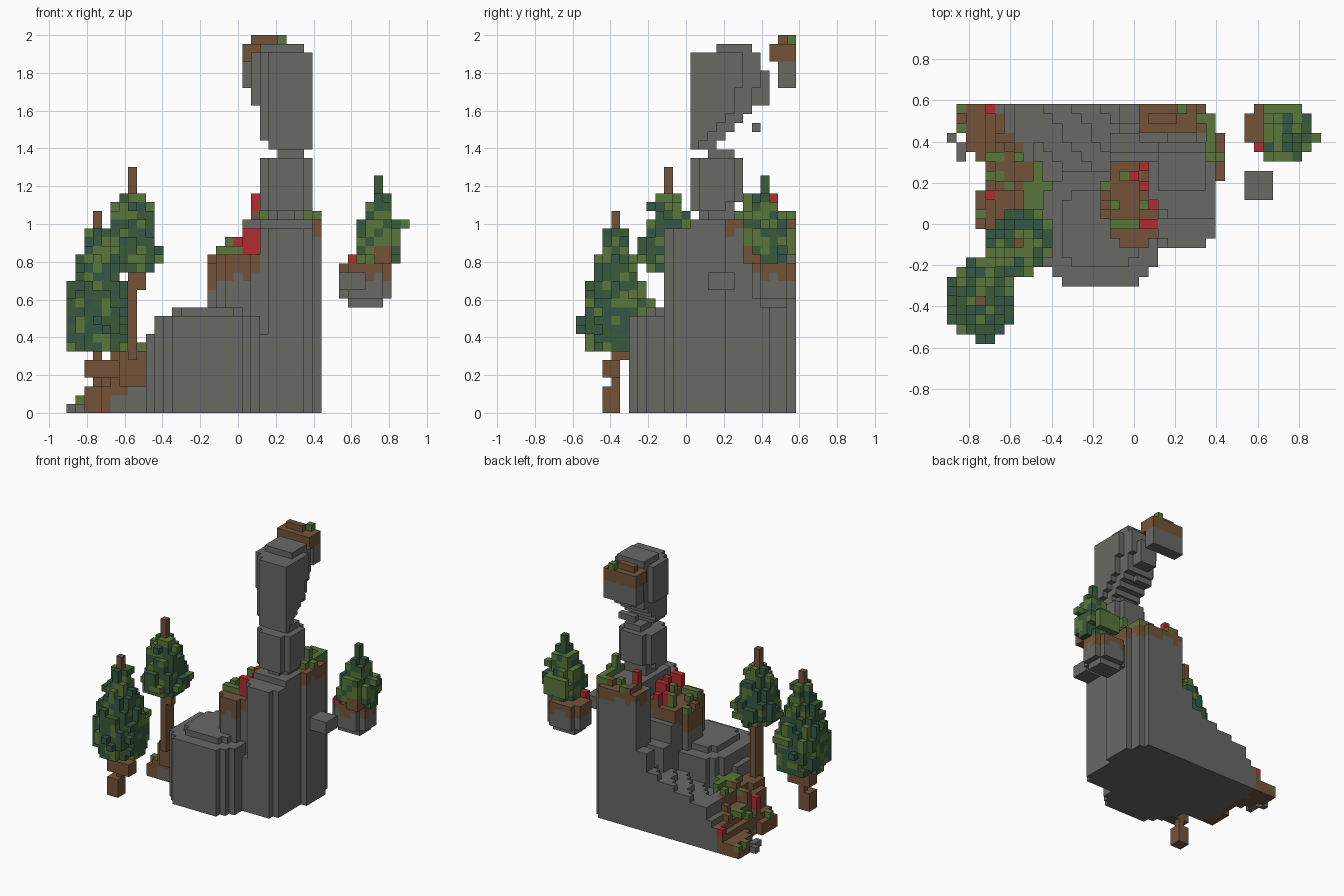
import bpy, bmesh, random
from mathutils import Vector

random.seed(7)
if "Cube" in bpy.data.objects:
    bpy.data.objects.remove(bpy.data.objects["Cube"], do_unlink=True)

V = 2 / 43                                  # edge of one block
ORIGIN = Vector((-19.5 * V, -12.5 * V, 0))
PALETTE = {
    "stone": (0.14, 0.14, 0.13),
    "soil": (0.175, 0.087, 0.042),
    "light_leaf": (0.1, 0.185, 0.045),
    "dark_leaf": (0.042, 0.105, 0.042),
    "blue_leaf": (0.034, 0.097, 0.062),
    "red_flower": (0.46, 0.024, 0.03),
}
COLOURS = list(PALETTE)
cells = {}                                  # block position -> (part, colour)


def make_materials():
    made = []
    for name, rgb in PALETTE.items():
        m = bpy.data.materials.new(name)
        m.use_nodes = True
        m.diffuse_color = (*rgb, 1)
        bsdf = m.node_tree.nodes["Principled BSDF"]
        bsdf.inputs["Base Color"].default_value = (*rgb, 1)
        bsdf.inputs["Roughness"].default_value = 0.9
        made.append(m)
    return made


def span(a, b, axis):
    return range(round((a - ORIGIN[axis]) / V), round((b - ORIGIN[axis]) / V))


def centre(i, axis):
    return ORIGIN[axis] + (i + 0.5) * V


def box(part, x, y, z, colour="stone"):
    for i in span(*x, 0):
        for j in span(*y, 1):
            for k in span(*z, 2):
                cells[i, j, k] = (part, colour)


def in_disc(x, y, cx, cy, rx, ry, power):
    return abs((x - cx) / rx) ** power + abs((y - cy) / ry) ** power < 1


def slab(part, x, y, z, colour="stone"):
    """Box with its upright corners knocked off."""
    cx, cy, rx, ry = sum(x) / 2, sum(y) / 2, (x[1] - x[0]) / 2, (y[1] - y[0]) / 2
    for i in span(*x, 0):
        for j in span(*y, 1):
            if in_disc(centre(i, 0), centre(j, 1), cx, cy, rx, ry, 3):
                for k in span(*z, 2):
                    cells[i, j, k] = (part, colour)


def ramp(points, t):
    for (a, u), (b, v) in zip(points, points[1:]):
        if a <= t <= b:
            return u + (v - u) * (t - a) / (b - a)
    return points[0][1] if t < points[0][0] else points[-1][1]


SLOPE = [(-0.86, 0.05), (-0.72, 0.13), (-0.62, 0.19), (-0.57, 0.31), (-0.3, 0.4), (0.06, 0.52)]


def on_ledge(x, y):
    return -0.16 < x < 0.11 and in_disc(x, y, 0, 0.11, 0.17, 0.21, 3) and (x > -0.12 or 0.02 < y < 0.2)


def rock_height(x, y):
    h = 0
    left_edge = ramp([(0, -0.77), (0.14, -0.75), (0.3, -0.72), (0.35, -0.82), (0.58, -0.86)], y)
    if y > 0 and left_edge < x < 0.35:
        # the slope sinks towards the mound
        h = ramp(SLOPE, x) - (0.25 * (0.58 - y) if x > -0.5 else 0)
    if -0.68 < x < -0.4 and 0 < y < 0.2:
        h = max(h, 0.28)
    # rounded front mound in rings
    for rx, ry, top in ((0.33, 0.18, 0.42), (0.29, 0.29, 0.51), (0.21, 0.2, 0.56)):
        if in_disc(x, y, -0.16, -0.02, rx, ry, 2.6):
            h = max(h, top)
    # flowering ledge and its stairs at the back
    if on_ledge(x, y):
        h = 0.79 if x < -0.12 else 0.84 if x < 0 or y < 0.02 else 0.88
    elif -0.1 < x < 0.12 and 0.25 < y < 0.42:
        h = 0.74 if y < 0.35 else 0.6
    # tall column and the shelf behind it
    if 0.11 < x < 0.39 and -0.07 < y < 0.4:
        h = 0.98 if y < 0.02 else 1.02
    if 0.16 < x < 0.35 and -0.11 < y < -0.06:
        h = 0.98
    if 0.3 < x < 0.44 and 0.2 < y < 0.45:
        h = 1.02
    if 0.02 < x < 0.39 and 0.4 < y and (x < 0.35 or y < 0.53):
        h = 1.02
    return h


def soil_depth(x, y):
    if y > 0 and x < -0.5 - 0.65 * max(0, y - 0.3):
        return random.choice((2, 3, 4))
    if on_ledge(x, y):
        return random.choice((2, 3, 3))
    if (0.34 < x and y > 0.2) or (x > 0.02 and y > 0.44):
        return random.choice((1, 2, 2))
    return 0


# main rock, with soil on its planted tops
for i in span(-0.907, 0.45, 0):
    for j in span(-0.31, 0.58, 1):
        x, y = centre(i, 0), centre(j, 1)
        top = round(rock_height(x, y) / V)
        depth = soil_depth(x, y)
        for k in range(top):
            cells[i, j, k] = ("rock", "soil" if k >= top - depth else "stone")
        if top and depth and y > 0.03 and random.random() < 0.18:
            cells[i, j, top] = ("ground_plants", random.choice(("light_leaf", "soil")))
box("rock", (-0.09, 0.02), (0.49, 0.58), (0.42, 0.59))
box("rock", (-0.907, -0.86), (0.4, 0.44), (0, 0.05))
box("rock", (-0.86, -0.8), (0.3, 0.4), (0, 0.05))

# red flowers, each a small upright clump at (x, y) from z0 to z1
for x, y, z0, z1 in ((0.02, 0.26, 0.88, 0.93), (-0.02, 0.21, 0.84, 0.93), (0.02, 0.16, 0.88, 0.98),
                     (0.07, 0.16, 0.88, 0.98), (0.07, 0.07, 0.88, 0.98), (0.02, -0.02, 0.84, 0.98),
                     (0.07, -0.02, 0.84, 0.98), (0.07, 0.44, 1.07, 1.16), (-0.72, 0.12, 0.19, 0.28),
                     (-0.72, 0.54, 0.14, 0.19)):
    box("flowers", (x, x + V), (y, y + V), (z0, z1), "red_flower")
box("flower_bed", (0.07, 0.11), (0.44, 0.49), (1.02, 1.07), "soil")
box("flower_bed", (-0.72, -0.68), (0.12, 0.16), (0.14, 0.19), "soil")

# low bushes
for x, y, z in (((-0.11, 0.02), (-0.02, 0.02), (0.84, 0.88)), ((-0.07, -0.02), (0.21, 0.26), (0.84, 0.93)),
                ((-0.53, -0.4), (0.07, 0.21), (0.28, 0.35)), ((-0.49, -0.44), (0.21, 0.3), (0.28, 0.35)),
                ((-0.72, -0.63), (0.3, 0.35), (0.18, 0.23)), ((-0.86, -0.81), (0.53, 0.58), (0.05, 0.09)),
                ((0.35, 0.44), (0.3, 0.35), (1.02, 1.07)), ((0.35, 0.39), (0.35, 0.49), (1.02, 1.07)),
                ((0.35, 0.39), (0.3, 0.35), (1.07, 1.16))):
    box("bushes", x, y, z, "light_leaf")

# neck stone, stacked on the column
slab("neck_stone", (0.16, 0.35), (0.08, 0.26), (1.02, 1.07))
slab("neck_stone", (0.12, 0.39), (0.02, 0.26), (1.07, 1.12))
slab("neck_stone", (0.12, 0.39), (0.02, 0.3), (1.12, 1.35))
slab("neck_stone", (0.2, 0.35), (0.11, 0.26), (1.35, 1.39))
box("neck_stone", (0.2, 0.35), (0.11, 0.16), (1.39, 1.44))

# head stone, widening upward and backward, narrower at its back
for z0, z1, x0, back in ((1.4, 1.44, 0.16, 0.16), (1.44, 1.49, 0.12, 0.21), (1.49, 1.53, 0.12, 0.26),
                         (1.53, 1.58, 0.12, 0.3), (1.58, 1.72, 0.12, 0.35), (1.72, 1.91, 0.12, 0.39)):
    box("head_stone", (0.16, 0.39), (0.02, back - 0.09), (z0, z1))
    box("head_stone", (x0, 0.35), (0.07, back), (z0, z1))
box("head_stone", (0.07, 0.12), (0.12, 0.3), (1.63, 1.91))
box("head_stone", (0.16, 0.3), (0.35, 0.44), (1.63, 1.81))
box("head_stone", (0.16, 0.3), (0.35, 0.39), (1.49, 1.53))
slab("head_stone", (0.12, 0.35), (0.16, 0.35), (1.91, 1.95))

# floating block behind the head
box("floating_block", (0.02, 0.3), (0.49, 0.58), (1.72, 1.86))
box("floating_block", (0.02, 0.3), (0.44, 0.58), (1.86, 1.95), "soil")
box("floating_block", (0.07, 0.21), (0.49, 0.53), (1.95, 2.0), "soil")
box("floating_block", (0.21, 0.25), (0.53, 0.58), (1.95, 2.0), "light_leaf")

# floating islet and loose cube
slab("islet", (0.58, 0.77), (0.39, 0.54), (0.56, 0.61))
slab("islet", (0.535, 0.814), (0.35, 0.58), (0.61, 0.74))
slab("islet", (0.535, 0.814), (0.35, 0.58), (0.74, 0.79), "soil")
for cell in [c for c, (owner, _) in cells.items() if owner == "islet" and c[2] == 15]:
    if random.random() < 0.6:
        cells[cell] = ("islet", "soil")
box("islet_flower", (0.58, 0.63), (0.35, 0.4), (0.79, 0.84), "red_flower")
box("loose_cube", (0.53, 0.67), (0.12, 0.26), (0.65, 0.74))


def tree(name, ci, cj, low, high, tip, radii, tip_colour, mix):
    """Ragged cone of leaves around a trunk cell, ending in a bare tip."""
    points = [(low + (high - low) * n / (len(radii) - 1), r) for n, r in enumerate(radii)]
    for k in range(low, high + 1):
        r = ramp(points, k)
        for i in range(max(ci - 4, 0), min(ci + 5, 39)):
            for j in range(max(cj - 4, 0), min(cj + 5, 25)):
                d = ((i - ci) ** 2 + (j - cj) ** 2) ** 0.5
                if d < r + random.uniform(-0.4, 0.3):
                    cells[i, j, k] = (name + "_leaves", random.choice(mix))
    for k in range(high, tip + 1):
        cells[ci, cj, k] = (name + "_tip", tip_colour)


# trees
MIX = ["dark_leaf", "blue_leaf", "light_leaf"]
tree("front_tree", 3, 4, 7, 20, 22, (3.4, 3.9, 3.9, 3.7, 3.3, 2.8, 2.2, 1.6, 1.3), "soil", MIX)
tree("side_tree", 7, 10, 16, 25, 27, (2.8, 3.6, 3.3, 2.8, 2.3, 2.1, 1.6, 1.1), "soil", MIX)
box("islet_tree_leaves", (0.63, 0.81), (0.53, 0.58), (0.84, 0.98), "light_leaf")
tree("islet_tree", 35, 21, 17, 24, 26, (2.4, 2.6, 2.8, 2.8, 2.5, 1.9, 1.5, 1.1), "dark_leaf",
     MIX + ["light_leaf"])
cells[3, 0, 10] = ("front_tree_leaves", "blue_leaf")
cells[0, 4, 13] = ("front_tree_leaves", "dark_leaf")
cells[38, 21, 21] = ("islet_tree_leaves", "light_leaf")
box("front_tree_leaves", (-0.77, -0.63), (-0.21, -0.16), (0.56, 0.6), "light_leaf")

# trunks and branches
for part, x, y, z in (("front_trunk", (-0.81, -0.72), (-0.44, -0.35), (0, 0.14)),
                      ("front_trunk", (-0.77, -0.72), (-0.4, -0.35), (0.14, 0.19)),
                      ("front_trunk", (-0.81, -0.63), (-0.44, -0.35), (0.19, 0.28)),
                      ("front_trunk", (-0.77, -0.72), (-0.4, -0.3), (0.28, 0.35)),
                      ("side_trunk", (-0.63, -0.49), (-0.07, 0.07), (0.14, 0.33)),
                      ("side_trunk", (-0.58, -0.53), (-0.11, -0.02), (0.28, 0.75)),
                      ("side_trunk", (-0.53, -0.49), (-0.11, -0.07), (0.65, 0.75)),
                      ("islet_trunk", (0.72, 0.81), (0.3, 0.4), (0.79, 0.88))):
    box(part, x, y, z, "soil")

# one mesh per part, made of the exposed block faces
SIDES = [Vector(s) for s in ((1, 0, 0), (-1, 0, 0), (0, 1, 0), (0, -1, 0), (0, 0, 1), (0, 0, -1))]


def build(part, materials):
    bm = bmesh.new()
    corners = {}

    def corner(p):
        key = tuple(round(c) for c in p)
        if key not in corners:
            corners[key] = bm.verts.new(ORIGIN + Vector(key) * V)
        return corners[key]

    for cell, (owner, colour) in cells.items():
        if owner != part:
            continue
        mid = Vector(cell) + Vector((0.5, 0.5, 0.5))
        for n in SIDES:
            if tuple(int(c + d) for c, d in zip(cell, n)) in cells:
                continue
            u = Vector((n.y, n.z, n.x))
            w = n.cross(u)
            ring = [mid + (n + u * a + w * b) / 2 for a, b in ((-1, -1), (1, -1), (1, 1), (-1, 1))]
            face = bm.faces.new([corner(p) for p in ring])
            face.material_index = COLOURS.index(colour)
    mesh = bpy.data.meshes.new(part)
    bm.to_mesh(mesh)
    bm.free()
    for m in materials:
        mesh.materials.append(m)
    bpy.context.scene.collection.objects.link(bpy.data.objects.new(part, mesh))


materials = make_materials()
for part in sorted({owner for owner, _ in cells.values()}):
    build(part, materials)
